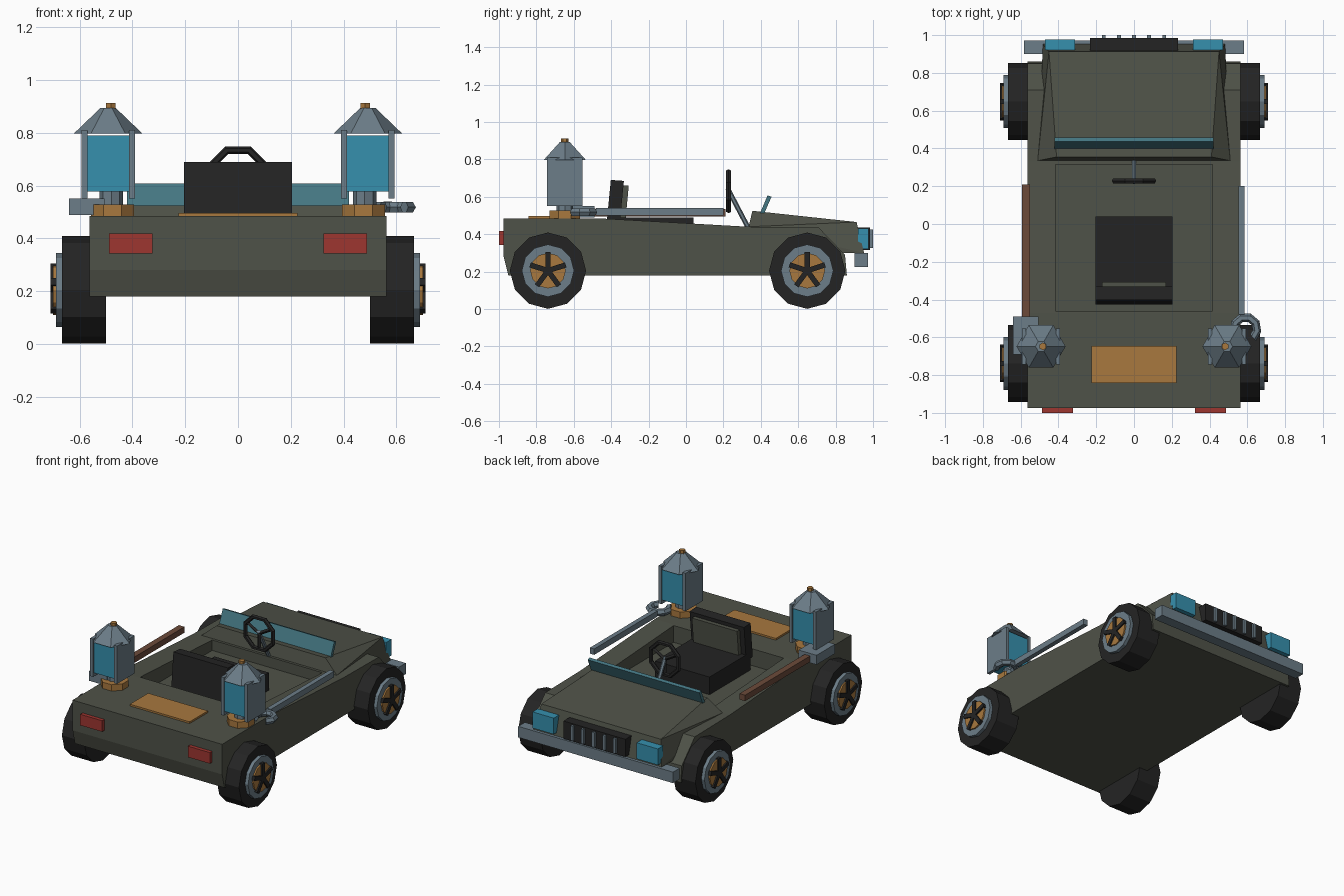
import bpy, bmesh, math
from mathutils import Vector, Matrix

if "Cube" in bpy.data.objects:
    bpy.data.objects.remove(bpy.data.objects["Cube"])


def mat(name, r, g, b):
    lin = [((c / 255 + 0.055) / 1.055) ** 2.4 for c in (r, g, b)]
    m = bpy.data.materials.new(name)
    m.diffuse_color = (*lin, 1)
    m.use_nodes = True
    m.node_tree.nodes["Principled BSDF"].inputs["Base Color"].default_value = m.diffuse_color
    return m


OLIVE = mat("olive paint", 79, 82, 72)
BLACK = mat("black rubber", 36, 36, 36)
STEEL = mat("blue grey steel", 108, 125, 136)
GOLD = mat("bronze", 168, 120, 62)
TEAL = mat("teal lamp", 54, 144, 174)
GLASS = mat("windscreen glass", 68, 118, 130)
RED = mat("red lamp", 158, 54, 48)
WOOD = mat("brown wood", 108, 74, 58)


def finish(name, bm, m):
    bmesh.ops.recalc_face_normals(bm, faces=bm.faces)
    me = bpy.data.meshes.new(name)
    bm.to_mesh(me)
    bm.free()
    me.materials.append(m)
    ob = bpy.data.objects.new(name, me)
    bpy.context.collection.objects.link(ob)
    return ob


def box(name, x0, x1, y0, y1, z0, z1, m):
    bm = bmesh.new()
    bmesh.ops.create_cube(bm, size=1)
    for v in bm.verts:
        v.co = ((x0 + x1) / 2 + v.co.x * (x1 - x0),
                (y0 + y1) / 2 + v.co.y * (y1 - y0),
                (z0 + z1) / 2 + v.co.z * (z1 - z0))
    return finish(name, bm, m)


def profile(name, pts, x0, x1, m):
    """Side outline (y, z) extruded along x."""
    bm = bmesh.new()
    f = bm.faces.new([bm.verts.new((x0, y, z)) for y, z in pts])
    ext = bmesh.ops.extrude_face_region(bm, geom=[f])
    for v in ext["geom"]:
        if isinstance(v, bmesh.types.BMVert):
            v.co.x = x1
    return finish(name, bm, m)


def rod(name, a, b, r0, r1, n, m, turn=0.0):
    """Cylinder or cone from point a to point b."""
    a, b = Vector(a), Vector(b)
    d = b - a
    bm = bmesh.new()
    M = (Matrix.Translation((a + b) / 2) @ d.to_track_quat('Z', 'Y').to_matrix().to_4x4()
         @ Matrix.Rotation(turn, 4, 'Z'))
    bmesh.ops.create_cone(bm, cap_ends=True, segments=n, radius1=r0, radius2=r1,
                          depth=d.length, matrix=M)
    return finish(name, bm, m)


def ring(name, c, R, r, n, k, m, axis='Z', start=0.0, arc=2 * math.pi):
    """Low-poly ring or open arc around the given axis."""
    closed = arc > 6.28
    bm = bmesh.new()
    rows = []
    for i in range(n if closed else n + 1):
        a = start + arc * i / n
        row = []
        for j in range(k):
            t = 2 * math.pi * j / k
            p = Vector(((R + r * math.cos(t)) * math.cos(a),
                        (R + r * math.cos(t)) * math.sin(a), r * math.sin(t)))
            if axis == 'Y':
                p = Vector((p.x, p.z, p.y))
            row.append(bm.verts.new(p + Vector(c)))
        rows.append(row)
    for i in range(n):
        p, q = rows[i], rows[(i + 1) % len(rows)]
        for j in range(k):
            bm.faces.new((p[j], q[j], q[(j + 1) % k], p[(j + 1) % k]))
    if not closed:
        bm.faces.new(rows[0])
        bm.faces.new(rows[-1])
    return finish(name, bm, m)


# Body tub with cockpit cut out
body = profile("body", [(-0.95, 0.18), (0.86, 0.18), (0.85, 0.29), (0.71, 0.435), (0.33, 0.44),
                        (-0.47, 0.485), (-0.975, 0.485), (-0.975, 0.28)], -0.563, 0.563, OLIVE)
cutter = box("cockpit_cutter", -0.415, 0.415, -0.46, 0.315, 0.37, 0.8, OLIVE)
cutter.hide_render = True
mod = body.modifiers.new("cockpit", 'BOOLEAN')
mod.operation, mod.object, mod.solver = 'DIFFERENCE', cutter, 'EXACT'
bpy.context.view_layer.objects.active = body
bpy.ops.object.modifier_apply(modifier="cockpit")
bpy.data.objects.remove(cutter)

# Hood
bm = bmesh.new()
for s in (-1, 1):
    for x, y, z in [(0.51, 0.335, 0.30), (0.51, 0.335, 0.44), (0.41, 0.355, 0.525),
                    (0.45, 0.912, 0.465), (0.482, 0.952, 0.30)]:
        bm.verts.new((s * x, y, z))
bmesh.ops.convex_hull(bm, input=bm.verts)
bmesh.ops.dissolve_limit(bm, angle_limit=0.02, verts=bm.verts, edges=bm.edges)
finish("hood", bm, OLIVE)

# Windscreen, bumper, grille, boot plate
profile("windscreen", [(0.395, 0.51), (0.418, 0.51), (0.457, 0.60), (0.436, 0.607)],
        -0.42, 0.42, GLASS)
box("bumper", -0.583, 0.583, 0.90, 0.972, 0.225, 0.30, STEEL)
box("grille", -0.233, 0.233, 0.91, 0.985, 0.315, 0.435, BLACK)
for i in range(-2, 3):
    box("grille_slat", i * 0.08 - 0.01, i * 0.08 + 0.01, 0.97, 1.0, 0.325, 0.425, STEEL)
box("boot_plate", -0.225, 0.225, -0.842, -0.645, 0.48, 0.497, GOLD)

# Seat
box("seat_cushion", -0.205, 0.205, -0.40, 0.04, 0.365, 0.49, BLACK)
profile("seat_back", [(-0.425, 0.45), (-0.355, 0.45), (-0.332, 0.685), (-0.402, 0.69)],
        -0.205, 0.205, BLACK)
profile("seat_pad", [(-0.36, 0.49), (-0.322, 0.49), (-0.306, 0.66), (-0.345, 0.66)],
        -0.17, 0.17, OLIVE)

# Steering wheel
hub = Vector((0, 0.228, 0.63))
ring("steering_wheel", hub, 0.112, 0.015, 8, 6, BLACK, 'Y', math.pi / 8)
for a in (90, 210, 330):
    t = math.radians(a + 180)
    rod("steering_spoke", hub, hub + Vector((math.cos(t), 0, math.sin(t))) * 0.108,
        0.012, 0.012, 4, BLACK)
rod("steering_column", (0, 0.222, 0.645), (0, 0.335, 0.43), 0.013, 0.013, 6, STEEL)

# Wheels
for s in (-1, 1):
    for y in (-0.738, 0.648):
        def disc(name, xa, xb, r, m):
            rod(name, (s * xa, y, 0.205), (s * xb, y, 0.205), r, r, 12, m)
        disc("tyre", 0.50, 0.667, 0.204, BLACK)
        disc("rim", 0.65, 0.69, 0.14, STEEL)
        disc("hub_disc", 0.66, 0.70, 0.095, GOLD)
        disc("hub_cap", 0.66, 0.708, 0.022, BLACK)
        for i in range(5):
            sp = box("wheel_spoke", 0.68, 0.71, -0.014, 0.014, 0, 0.1, BLACK)
            if s < 0:
                sp.data.transform(Matrix.Rotation(math.pi, 4, 'Z'))
            sp.data.transform(Matrix.Translation((0, y, 0.205))
                              @ Matrix.Rotation(i * 2 * math.pi / 5, 4, 'X'))

    # Lamps
    x0, x1 = sorted((s * 0.312, s * 0.472))
    box("headlight", x0, x1, 0.92, 0.977, 0.32, 0.43, TEAL)
    x0, x1 = sorted((s * 0.323, s * 0.488))
    box("tail_light", x0, x1, -1.0, -0.96, 0.343, 0.418, RED)

    # Lanterns on the rear corners
    cx, cy = s * 0.492, -0.648
    rod("lantern_base", (s * 0.475, cy, 0.48), (s * 0.475, cy, 0.528), 0.088, 0.088, 8, GOLD,
        math.pi / 8)
    rod("lantern_stem", (s * 0.48, cy, 0.52), (s * 0.48, cy, 0.59), 0.045, 0.045, 8, STEEL)
    box("lantern_glass", cx - 0.08, cx + 0.08, cy - 0.088, cy + 0.088, 0.578, 0.79, TEAL)
    for t in (-1, 1):
        px = cx + t * 0.09
        box("lantern_panel", px - 0.011, px + 0.011, cy - 0.095, cy + 0.095, 0.552, 0.81, STEEL)
    rod("lantern_roof", (cx, cy, 0.797), (cx, cy, 0.893), 0.13, 0.03, 6, STEEL, math.pi / 6)
    rod("lantern_finial", (s * 0.482, cy, 0.88), (s * 0.482, cy, 0.912), 0.02, 0.02, 6, GOLD)

# Hammer on the left sill
box("hammer_handle", -0.592, -0.55, -0.50, 0.21, 0.495, 0.535, WOOD)
box("hammer_head", -0.64, -0.505, -0.69, -0.49, 0.488, 0.552, STEEL)

# Open spanner on the right sill
box("spanner_handle", 0.552, 0.584, -0.48, 0.20, 0.50, 0.54, STEEL)
ring("spanner_jaw", (0.59, -0.555, 0.518), 0.062, 0.023, 7, 6, STEEL, 'Z',
     math.radians(-50), math.radians(280))
